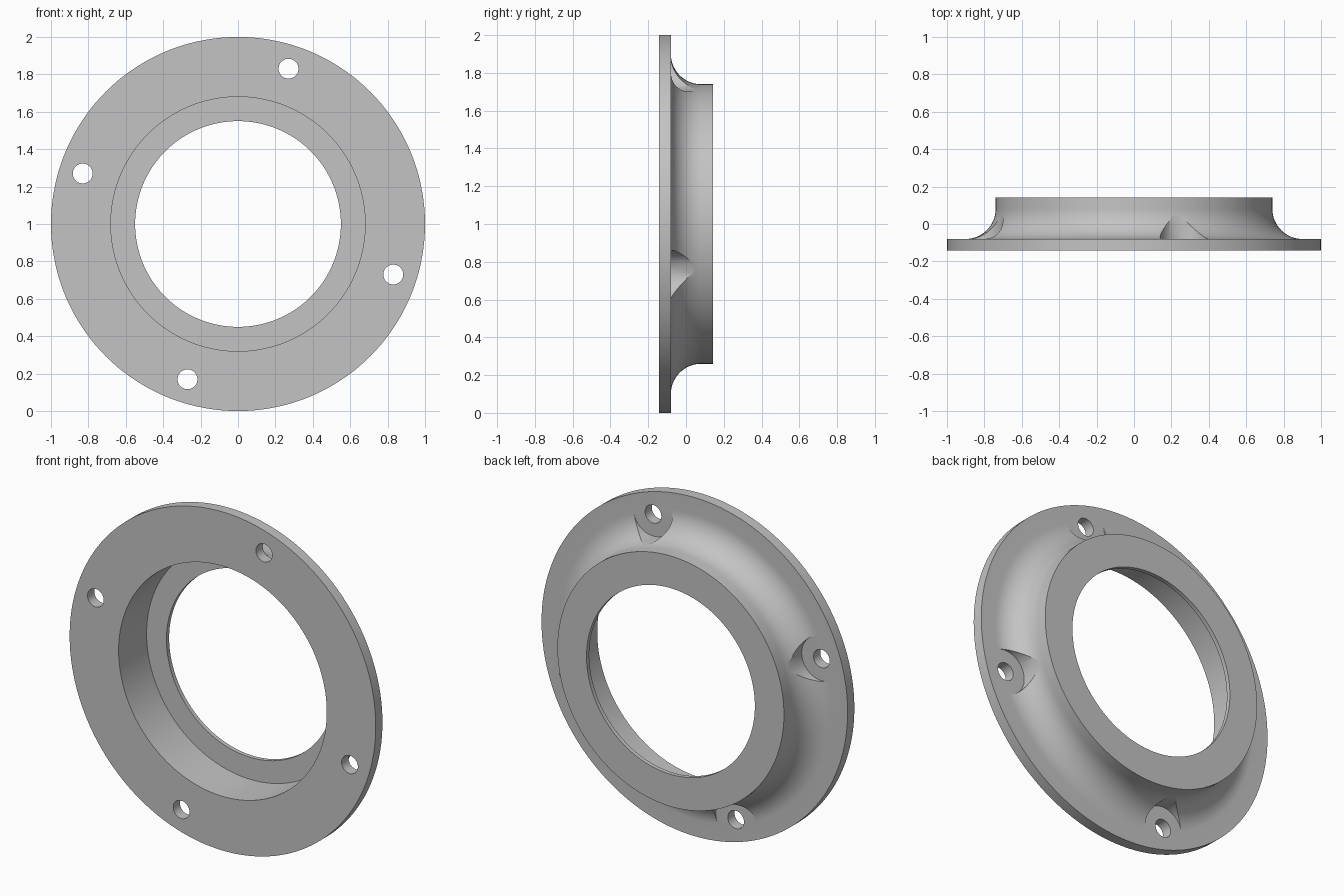
import bpy, bmesh
from math import sin, cos, pi, radians, atan2
from mathutils import Vector, Matrix

if "Cube" in bpy.data.objects:
    bpy.data.objects.remove(bpy.data.objects["Cube"], do_unlink=True)

CENTRE = Vector((0, 0, 1))
FRONT, FACE, BACK = -0.143, -0.08, 0.143
NECK, FILLET = 0.74, 0.16
BOLT_CIRCLE, BOLT_ANGLE = 0.873, atan2(0.83, 0.27)

steel = bpy.data.materials.new("plain grey metal")
steel.use_nodes = True
grey = (0.55, 0.55, 0.55, 1)
steel.diffuse_color = grey
steel.node_tree.nodes["Principled BSDF"].inputs["Base Color"].default_value = grey


def make_object(name, bm):
    bmesh.ops.recalc_face_normals(bm, faces=bm.faces)
    mesh = bpy.data.meshes.new(name)
    bm.to_mesh(mesh)
    bm.free()
    mesh.materials.append(steel)
    obj = bpy.data.objects.new(name, mesh)
    bpy.context.collection.objects.link(obj)
    return obj


def ring_of_cutters(name, radius, start, end):
    """Four cylinders along y, evenly spaced on the bolt circle."""
    bm = bmesh.new()
    for i in range(4):
        a = BOLT_ANGLE + i * pi / 2
        spot = CENTRE + Vector((cos(a) * BOLT_CIRCLE, (start + end) / 2, sin(a) * BOLT_CIRCLE))
        bmesh.ops.create_cone(bm, cap_ends=True, segments=64, radius1=radius, radius2=radius,
                              depth=end - start,
                              matrix=Matrix.Translation(spot) @ Matrix.Rotation(pi / 2, 4, 'X'))
    cutter = make_object(name, bm)
    cutter.hide_render = True
    return cutter


# Flange, filleted neck, bore and rear lip as one turned profile (radius, y)
profile = [(0.55, BACK), (0.55, 0.118), (0.68, 0.118), (0.68, FRONT), (1, FRONT), (1, FACE)]
for i in range(17):
    a = i / 16 * pi / 2
    profile.append((NECK + FILLET * (1 - sin(a)), FACE + FILLET * (1 - cos(a))))
profile.append((NECK, BACK))

bm = bmesh.new()
verts = [bm.verts.new((r, y, 1)) for r, y in profile]
edges = [bm.edges.new((v, verts[(i + 1) % len(verts)])) for i, v in enumerate(verts)]
bmesh.ops.spin(bm, geom=verts + edges, cent=CENTRE, axis=(0, 1, 0), angle=2 * pi, steps=144)
bmesh.ops.remove_doubles(bm, verts=bm.verts, dist=0.0001)
flange = make_object("flange_ring", bm)

# Bolt holes, and round pockets that clear the fillet around them
cutters = [ring_of_cutters("bolt_hole_cutter", 0.053, -0.3, 0.3),
           ring_of_cutters("bolt_pocket_cutter", 0.13, FACE + 0.0005, 0.3)]
bpy.context.view_layer.objects.active = flange
for cutter in cutters:
    mod = flange.modifiers.new(cutter.name, 'BOOLEAN')
    mod.operation = 'DIFFERENCE'
    mod.solver = 'EXACT'
    mod.object = cutter
    bpy.ops.object.modifier_apply(modifier=mod.name)
for cutter in cutters:
    bpy.data.objects.remove(cutter, do_unlink=True)

# Smooth curves with crisp machined edges
bpy.ops.object.select_all(action='DESELECT')
flange.select_set(True)
bpy.ops.object.shade_smooth_by_angle(angle=radians(25))
